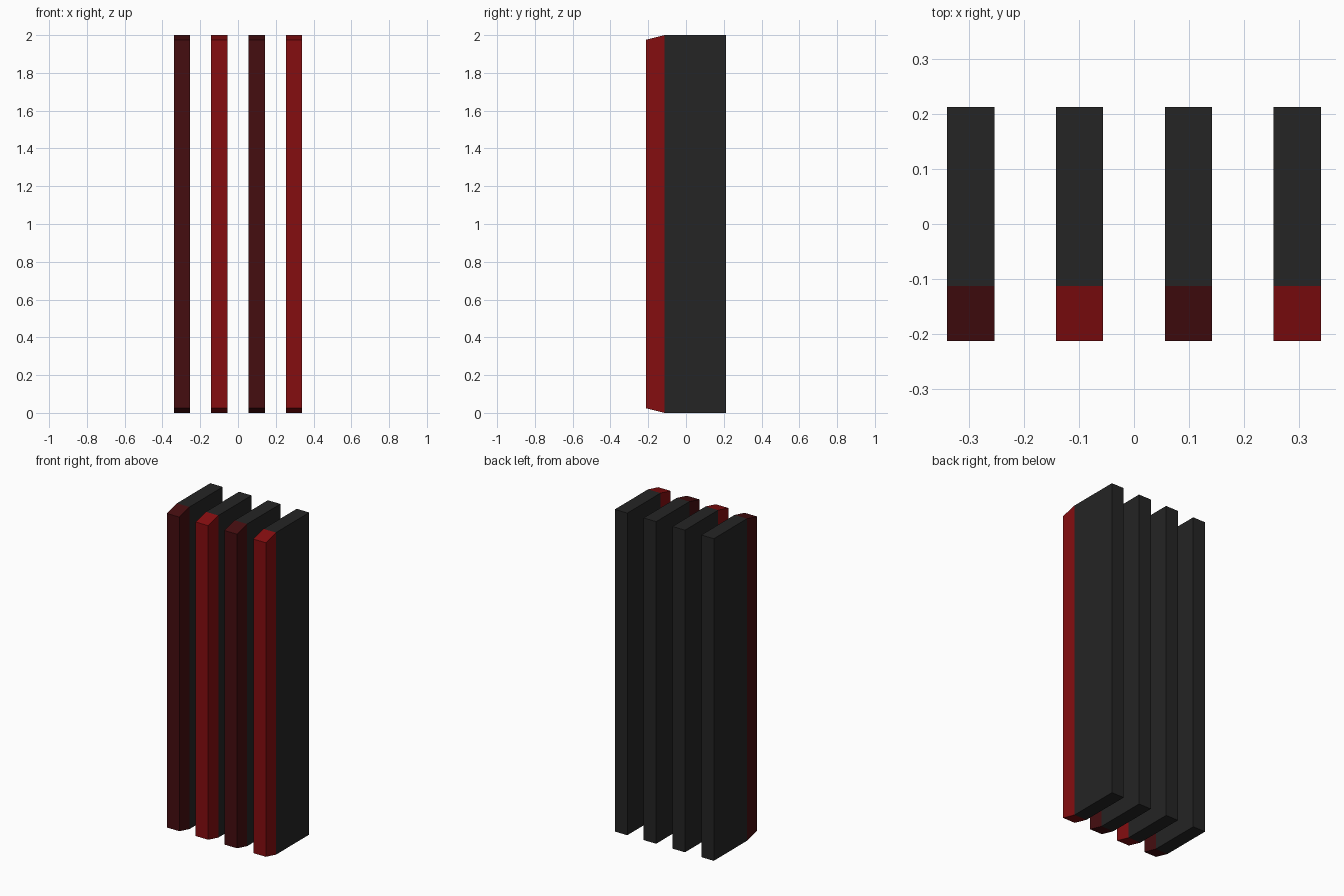
import bpy, bmesh

if "Cube" in bpy.data.objects:
    bpy.data.objects.remove(bpy.data.objects["Cube"])


def material(name, rgb):
    m = bpy.data.materials.new(name)
    m.diffuse_color = (*rgb, 1.0)
    m.use_nodes = True
    m.node_tree.nodes["Principled BSDF"].inputs["Base Color"].default_value = m.diffuse_color
    return m


black = material("charcoal", (0.018, 0.018, 0.018))
bright = material("bright_red", (0.235, 0.004, 0.005))
dark = material("dark_red", (0.06, 0.004, 0.005))

WIDTH = 0.086
SPLIT, FRONT, BACK = -0.113, -0.213, 0.213


def slat(name, x, tip):
    # Side profile (y, z) with a tapered front, extruded across the width
    bm = bmesh.new()
    tip_profile = [(SPLIT, 0), (SPLIT, 2), (FRONT, 1.975), (FRONT, 0.025)]
    body_profile = [(BACK, 0), (BACK, 2), (SPLIT, 2), (SPLIT, 0)]
    for profile in (tip_profile, body_profile):
        face = bm.faces.new([bm.verts.new((x - WIDTH / 2, y, z)) for y, z in profile])
        ext = bmesh.ops.extrude_face_region(bm, geom=[face])
        verts = [v for v in ext["geom"] if isinstance(v, bmesh.types.BMVert)]
        bmesh.ops.translate(bm, verts=verts, vec=(WIDTH, 0, 0))
    # Drop the hidden walls between tip and body, then weld the seam
    inner = [f for f in bm.faces if all(abs(v.co.y - SPLIT) < 1e-5 for v in f.verts)]
    bmesh.ops.delete(bm, geom=inner, context="FACES_ONLY")
    bmesh.ops.remove_doubles(bm, verts=bm.verts[:], dist=1e-4)
    bmesh.ops.recalc_face_normals(bm, faces=bm.faces[:])
    # Coloured front section, charcoal body
    for f in bm.faces:
        f.material_index = 1 if f.calc_center_median().y < SPLIT else 0
    mesh = bpy.data.meshes.new(name)
    bm.to_mesh(mesh)
    bm.free()
    mesh.materials.append(black)
    mesh.materials.append(tip)
    bpy.context.collection.objects.link(bpy.data.objects.new(name, mesh))


# Four slats alternating dark and bright fronts
for i in range(4):
    slat(f"slat_{i + 1}", (i - 1.5) * 0.198, bright if i % 2 else dark)
